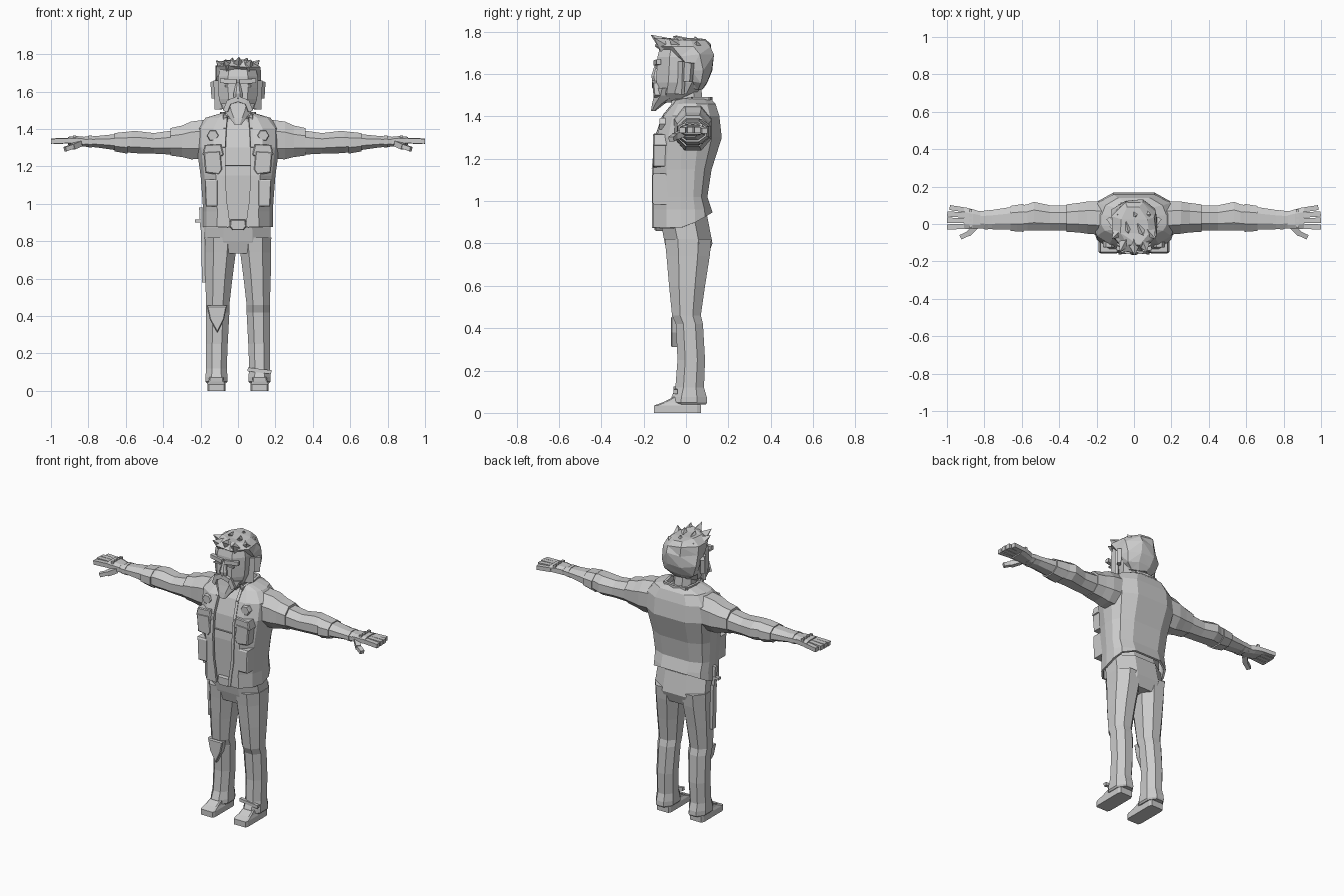
import bpy, bmesh, math, random
from mathutils import Vector, Matrix

grey = bpy.data.materials.new("plain grey")
grey.diffuse_color = (0.6, 0.6, 0.6, 1)


def finish(name, bm, mirror=False, thick=0):
    bmesh.ops.recalc_face_normals(bm, faces=bm.faces)
    me = bpy.data.meshes.new(name)
    bm.to_mesh(me)
    bm.free()
    me.materials.append(grey)
    ob = bpy.data.objects.new(name, me)
    bpy.context.collection.objects.link(ob)
    if thick:
        m = ob.modifiers.new("thickness", 'SOLIDIFY')
        m.thickness, m.offset = thick, 0
    if mirror:
        ob.modifiers.new("mirror", 'MIRROR').use_mirror_merge = False
    return ob


def skin(bm, rings, closed=True):
    vs = [[bm.verts.new(p) for p in r] for r in rings]
    n = len(vs[0])
    for a, b in zip(vs, vs[1:]):
        for i in range(n if closed else n - 1):
            j = (i + 1) % n
            bm.faces.new((a[i], a[j], b[j], b[i]))
    if closed:
        bm.faces.new(vs[0])
        bm.faces.new(vs[-1])


def octagon(u0, u1, v0, v1, c):
    a, b = (u1 - u0) * c, (v1 - v0) * c
    return [(u0 + a, v0), (u1 - a, v0), (u1, v0 + b), (u1, v1 - b),
            (u1 - a, v1), (u0 + a, v1), (u0, v1 - b), (u0, v0 + b)]


def column(name, rows, c=0.28, mirror=False):
    """rows: z, x0, x1, y0, y1 (or z, half width, y0, y1)"""
    bm = bmesh.new()
    rows = [r if len(r) == 5 else (r[0], -r[1], r[1], r[2], r[3]) for r in rows]
    skin(bm, [[(x, y, r[0]) for x, y in octagon(*r[1:], c)] for r in rows])
    return finish(name, bm, mirror)


def limb(name, rows, c=0.28):
    """rows: x, y0, y1, z0, z1, mirrored to both sides"""
    bm = bmesh.new()
    skin(bm, [[(r[0], y, z) for y, z in octagon(*r[1:], c)] for r in rows])
    return finish(name, bm, True)


def bars(name, segs, mirror=False):
    """segs: start, end, width, depth"""
    bm = bmesh.new()
    for a, b, w, d in segs:
        a, b = Vector(a), Vector(b)
        q = (b - a).to_track_quat('Z', 'Y').to_matrix().to_4x4()
        bmesh.ops.create_cube(bm, size=1, matrix=Matrix.Translation((a + b) / 2) @ q
                              @ Matrix.Diagonal((w, d, (b - a).length, 1)))
    return finish(name, bm, mirror)


def plate(name, pts, y0, y1, mirror=False, inset=0.88):
    """x,z outline from back y1 to a slightly smaller front y0"""
    bm = bmesh.new()
    cx = sum(p[0] for p in pts) / len(pts)
    cz = sum(p[1] for p in pts) / len(pts)
    front = [(cx + (x - cx) * inset, y0, cz + (z - cz) * inset) for x, z in pts]
    mid = [(x, y0 + 0.006, z) for x, z in pts]
    skin(bm, [[(x, y1, z) for x, z in pts], mid, front])
    return finish(name, bm, mirror)


# Trousers and shoes
column("hips", [(.735, .16, -.08, .10), (.8, .176, -.10, .125), (.93, .17, -.125, .10)])
column("leg", [(.04, .064, .166, -.06, .095), (.05, .056, .174, -.072, .10),
               (.075, .056, .174, -.068, .098), (.12, .06, .17, -.05, .085),
               (.25, .055, .17, -.04, .09), (.42, .046, .17, -.048, .08),
               (.46, .046, .17, -.066, .07), (.6, .03, .175, -.08, .09),
               (.74, .012, .176, -.092, .112), (.82, .006, .178, -.10, .12)], mirror=True)
column("shoe", [(0, .068, .164, -.15, .07), (.035, .068, .164, -.15, .07),
                (.05, .075, .158, -.11, .068), (.085, .08, .15, -.04, .065)], .08, True)
plate("knee_patch", [(-.166, .455), (-.06, .455), (-.075, .38), (-.11, .31), (-.15, .38)],
      -.072, -.03)
bars("shin_strap", [((.052, -.05, .115), (.178, -.05, .10), .02, .02)])

# Shirt and neck
column("shirt", [(.87, .165, -.125, .10), (1.0, .165, -.13, .08), (1.15, .172, -.135, .095),
                 (1.3, .18, -.122, .145), (1.4, .18, -.088, .135), (1.46, .075, -.045, .10)])
column("neck", [(1.42, .065, -.055, .085), (1.55, .058, -.065, .07)])

# Open vest: z, front edge, half width, front y, back y
vest = [(.875, .05, .182, -.15, .12), (.96, .06, .18, -.15, .115), (1.02, .07, .184, -.15, .095),
        (1.15, .075, .194, -.15, .115), (1.30, .075, .215, -.135, .163),
        (1.40, .07, .215, -.10, .152), (1.455, .065, .17, -.055, .135),
        (1.478, .06, .09, -.04, .115)]
rings = []
for k, (z, e, w, f, b) in enumerate(vest):
    half = [(e, f), (max(.6 * w, e + .01), f), (.9 * w, f * .6), (w, f * .15),
            (w, b * .35), (.88 * w, b * .72), (.5 * w, b)]
    chain = half + [(-x, y) for x, y in reversed(half)]
    rise = .07 if k == 0 else 0
    rings.append([(x, y, z + rise * max(0, y / b)) for x, y in chain])
bm = bmesh.new()
skin(bm, rings, closed=False)
finish("vest", bm, thick=.012)
edge = [(e, f - .003, z) for z, e, w, f, b in vest]
bars("vest_edging", [(p, q, .016, .018) for p, q in zip(edge, edge[1:])], True)

# Collar around the neck
path = [(.07, -.065, 1.455), (.088, .03, 1.472), (.075, .105, 1.472), (0, .118, 1.472)]
bars("collar", [(p, q, .016, .04) for p, q in zip(path, path[1:])], True)

# Pockets, badges and buckle
plate("chest_pocket", [(.085, 1.18), (.1, 1.155), (.175, 1.165), (.185, 1.28), (.095, 1.285)],
      -.157, -.09, True)
plate("chest_pocket_flap", [(.075, 1.26), (.13, 1.24), (.19, 1.265), (.178, 1.315), (.09, 1.32)],
      -.155, -.09, True)
plate("waist_pocket", [(.108, .985), (.172, .985), (.178, 1.13), (.108, 1.13)],
      -.158, -.08, True)
plate("badge", [(.135 + .032 * math.cos(i * math.pi / 3), 1.365 + .032 * math.sin(i * math.pi / 3))
                for i in range(6)], -.125, -.09, True)
plate("buckle", [(-.045, .88), (-.03, .86), (.03, .86), (.045, .88), (.04, .915), (-.04, .915)],
      -.148, -.11)
bars("shirt_seam", [((-.07, -.137, 1.205), (.07, -.137, 1.205), .006, .006)])

# Sheath on the hip
bars("sheath", [((-.188, -.01, .86), (-.182, -.01, .58), .035, .02),
                ((-.197, -.01, .98), (-.19, -.01, .86), .022, .022),
                ((-.20, -.01, .90), (-.20, -.01, .915), .06, .025)])

# Sleeves and arms
limb("sleeve", [(.15, -.06, .12, 1.24, 1.452), (.25, -.052, .12, 1.238, 1.44),
                (.30, -.045, .112, 1.25, 1.418), (.36, -.042, .105, 1.258, 1.405)])
limb("arm", [(.33, -.036, .10, 1.262, 1.395), (.45, -.036, .10, 1.268, 1.378),
             (.535, -.036, .118, 1.27, 1.388), (.57, -.036, .105, 1.272, 1.388),
             (.66, -.03, .09, 1.288, 1.372), (.76, -.028, .075, 1.302, 1.362),
             (.83, -.024, .068, 1.306, 1.358)])
limb("wrist_band", [(.59, -.042, .108, 1.268, 1.386), (.625, -.04, .102, 1.274, 1.382),
                    (.66, -.037, .097, 1.28, 1.378)])
limb("cuff", [(.78, -.03, .074, 1.30, 1.364), (.80, -.03, .072, 1.30, 1.364)])

# Hands
limb("palm", [(.82, -.024, .066, 1.306, 1.358), (.86, -.028, .078, 1.31, 1.362),
              (.91, -.026, .09, 1.316, 1.358)], .22)
bars("fingers", [((.895, -.012, 1.338), (1.0, -.016, 1.334), .028, .026),
                 ((.895, .018, 1.338), (1.0, .02, 1.336), .028, .028),
                 ((.895, .047, 1.338), (.998, .054, 1.335), .028, .028),
                 ((.895, .074, 1.336), (.985, .088, 1.332), .026, .026)], True)
bars("thumb", [((.845, -.012, 1.322), (.885, -.052, 1.305), .03, .03),
               ((.88, -.048, 1.308), (.925, -.07, 1.292), .026, .024)], True)
bars("knuckles", [((.875, y, 1.352), (.875, y, 1.366), .016, .016)
                  for y in (-.01, .018, .045, .07)], True)

# Head
column("head", [(1.465, .045, -.13, -.02), (1.51, .085, -.138, .05), (1.56, .102, -.14, .085),
                (1.62, .106, -.138, .095), (1.68, .106, -.135, .095), (1.74, .09, -.12, .09)], .25)
column("beard", [(1.425, -.02, .02, -.166, -.145), (1.46, -.045, .045, -.16, -.10),
                 (1.50, -.075, .075, -.15, -.03), (1.535, -.09, .09, -.143, -.02)], .25)
column("nose", [(1.565, .024, -.158, -.12), (1.59, .024, -.164, -.12), (1.65, .01, -.146, -.12)])
bars("moustache", [((0, -.148, 1.56), (.045, -.146, 1.545), .026, .028),
                   ((.042, -.144, 1.553), (.066, -.138, 1.495), .024, .026)], True)
bars("brow", [((.006, -.143, 1.652), (.095, -.128, 1.658), .022, .024)], True)
bars("eye", [((.025, -.141, 1.63), (.07, -.141, 1.63), .008, .01)], True)
bars("ear", [((.114, .0, 1.565), (.12, .008, 1.655), .024, .06),
             ((.10, -.03, 1.505), (.106, -.025, 1.66), .018, .05)], True)

# Faceted hair with tufts
random.seed(4)
hair = column("hair", [(1.53, .07, .0, .08), (1.56, .10, .0, .10), (1.62, .117, -.01, .118),
                       (1.69, .12, -.10, .126), (1.735, .114, -.142, .12),
                       (1.765, .075, -.11, .085)], .3)
bm = bmesh.new()
bm.from_mesh(hair.data)
bmesh.ops.triangulate(bm, faces=bm.faces)
for v in bm.verts:
    v.co += Vector([random.uniform(-.007, .007) for _ in range(3)])
bm.to_mesh(hair.data)
bm.free()

bm = bmesh.new()
tufts = [((0, -.10, 1.74), (.005, -.166, 1.785)), ((.05, -.10, 1.735), (.07, -.15, 1.77)),
         ((-.05, -.10, 1.735), (-.075, -.148, 1.768)), ((.08, -.04, 1.73), (.115, -.08, 1.768)),
         ((-.08, -.04, 1.73), (-.118, -.08, 1.765)), ((.03, -.02, 1.74), (.05, -.06, 1.78)),
         ((-.04, .0, 1.74), (-.03, -.05, 1.782)), ((0, .06, 1.735), (.01, .04, 1.778)),
         ((.06, .05, 1.72), (.09, .05, 1.755)), ((-.06, .05, 1.72), (-.09, .05, 1.755))]
for a, b in tufts:
    a, b = Vector(a), Vector(b)
    q = (b - a).to_track_quat('Z', 'Y').to_matrix().to_4x4()
    bmesh.ops.create_cone(bm, cap_ends=True, segments=4, radius1=.036, radius2=.001,
                          depth=(b - a).length, matrix=Matrix.Translation((a + b) / 2) @ q)
finish("hair_tufts", bm)
